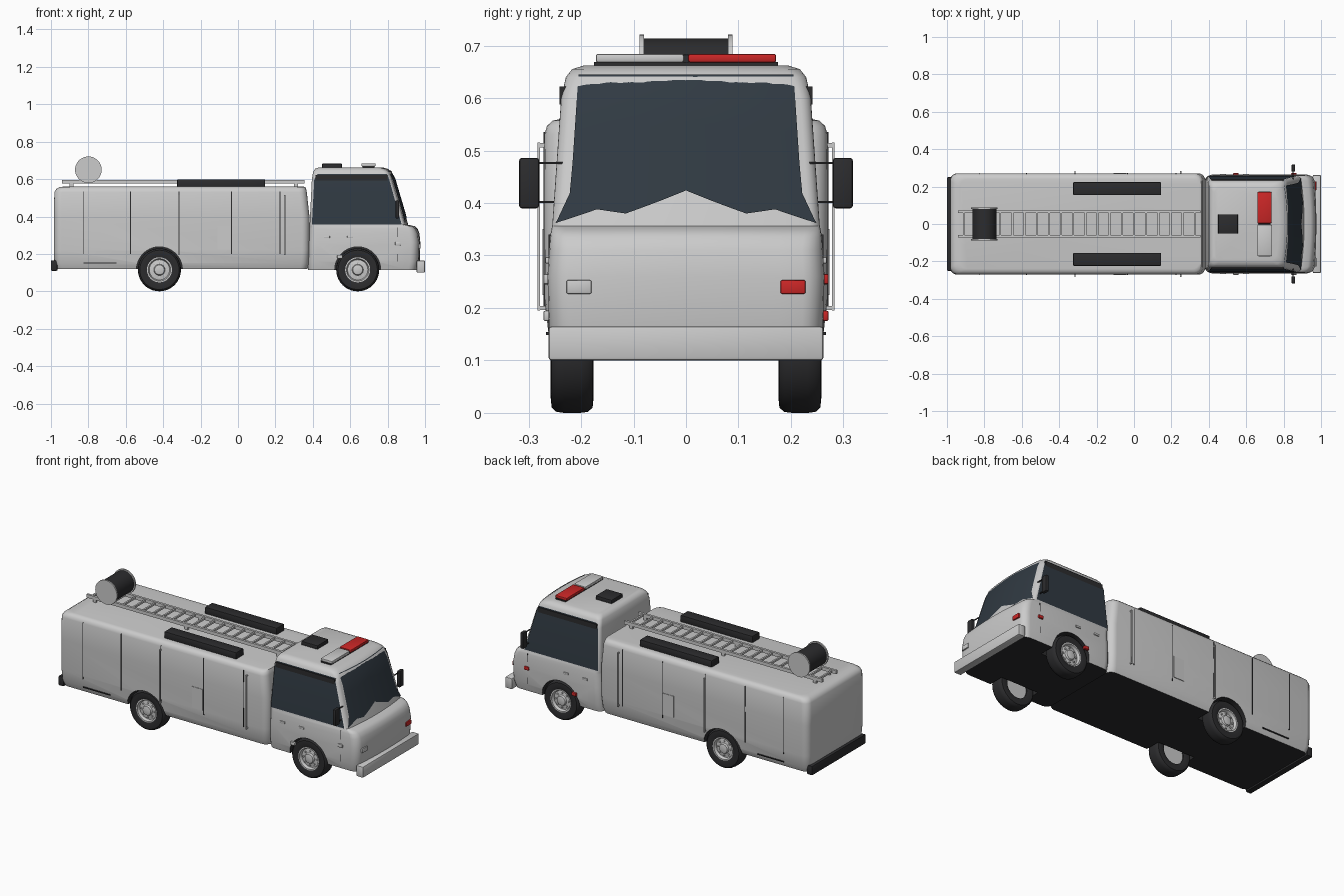
import bpy, bmesh, math

if "Cube" in bpy.data.objects:
    bpy.data.objects.remove(bpy.data.objects["Cube"])


def mat(name, rgb):
    m = bpy.data.materials.new(name)
    m.diffuse_color = (*rgb, 1)
    m.use_nodes = True
    m.node_tree.nodes["Principled BSDF"].inputs["Base Color"].default_value = m.diffuse_color
    return m


DARK = mat("dark", (0.025, 0.025, 0.027))
GLASS = mat("glass", (0.03, 0.042, 0.055))
RED = mat("red", (0.6, 0.02, 0.02))


def finish(name, bm, m=None, smooth=True):
    bmesh.ops.remove_doubles(bm, verts=bm.verts, dist=1e-5)
    bmesh.ops.recalc_face_normals(bm, faces=bm.faces)
    me = bpy.data.meshes.new(name)
    bm.to_mesh(me)
    bm.free()
    ob = bpy.data.objects.new(name, me)
    bpy.context.collection.objects.link(ob)
    if m:
        me.materials.append(m)
    if smooth:
        shade(ob)
    return ob


def activate(ob):
    bpy.ops.object.select_all(action='DESELECT')
    ob.select_set(True)
    bpy.context.view_layer.objects.active = ob


def shade(ob):
    activate(ob)
    bpy.ops.object.shade_smooth_by_angle(angle=math.radians(35))


def box(name, x, y, z, m=None, bevel=0.0):
    bm = bmesh.new()
    bmesh.ops.create_cube(bm, size=1)
    for v in bm.verts:
        v.co = [(a[0] + a[1]) / 2 + c * (a[1] - a[0]) for c, a in zip(v.co, (x, y, z))]
    if bevel:
        bmesh.ops.bevel(bm, geom=bm.edges[:], offset=bevel, segments=2, affect='EDGES', profile=0.5)
    return finish(name, bm, m, bevel > 0)


def span(s, a, b):
    return (min(s * a, s * b), max(s * a, s * b))


def lathe(name, profile, centre, m=None, n=40):
    """Spin (radius, y) points about the y axis."""
    bm = bmesh.new()
    vs = [bm.verts.new((r, y, 0)) for r, y in profile]
    es = [bm.edges.new(p) for p in zip(vs, vs[1:])]
    bmesh.ops.spin(bm, geom=vs + es, cent=(0, 0, 0), axis=(0, 1, 0), angle=math.tau, steps=n)
    bmesh.ops.translate(bm, verts=bm.verts, vec=centre)
    return finish(name, bm, m)


def ring(z, x0, x1, hw, r, bow):
    """Rounded plan outline with a bowed front edge."""
    pts = []
    for cx, cy, a0 in ((x1 - r, hw - r, 0), (x0 + r, hw - r, 90), (x0 + r, r - hw, 180), (x1 - r, r - hw, 270)):
        for i in range(6):
            a = math.radians(a0 + 18 * i)
            pts.append((cx + r * math.cos(a), cy + r * math.sin(a)))
    pts += [(x1, (hw - r) * k / 5) for k in range(-4, 5)]
    return [(x - (bow * (y / hw) ** 2 if x > x1 - r - 1e-6 else 0), y, z) for x, y in pts]


def loft(name, rows):
    bm = bmesh.new()
    rings = [[bm.verts.new(p) for p in ring(*row)] for row in rows]
    for a, b in zip(rings, rings[1:]):
        for i in range(len(a)):
            j = (i + 1) % len(a)
            bm.faces.new((a[i], a[j], b[j], b[i]))
    floor = bm.faces.new(rings[0])
    floor.material_index = 1
    bm.faces.new(rings[-1])
    ob = finish(name, bm, None, False)
    ob.data.materials.append(mat("body_grey", (0.8, 0.8, 0.8)))
    ob.data.materials.append(DARK)
    return ob


# z, rear x, front x, half width, corner radius, front bow
CAB = [(0.115, 0.375, 0.96, 0.25, 0.04, 0.01), (0.16, 0.375, 0.972, 0.261, 0.04, 0.012),
       (0.26, 0.378, 0.975, 0.264, 0.04, 0.012), (0.31, 0.38, 0.97, 0.261, 0.04, 0.015),
       (0.335, 0.381, 0.96, 0.259, 0.035, 0.018), (0.348, 0.382, 0.945, 0.257, 0.03, 0.02),
       (0.356, 0.383, 0.91, 0.255, 0.02, 0.02), (0.60, 0.395, 0.838, 0.238, 0.02, 0.02),
       (0.64, 0.402, 0.822, 0.229, 0.025, 0.02), (0.655, 0.412, 0.80, 0.217, 0.03, 0.02),
       (0.662, 0.43, 0.775, 0.195, 0.03, 0.02)]
BODY = [(0.12, -0.975, 0.372, 0.25, 0.04, 0), (0.15, -0.982, 0.378, 0.262, 0.04, 0),
        (0.22, -0.984, 0.382, 0.27, 0.04, 0), (0.40, -0.984, 0.382, 0.271, 0.04, 0),
        (0.53, -0.982, 0.368, 0.27, 0.04, 0), (0.547, -0.972, 0.364, 0.265, 0.04, 0),
        (0.557, -0.955, 0.36, 0.254, 0.04, 0), (0.56, -0.93, 0.35, 0.24, 0.04, 0)]
cab = loft("cab", CAB)
body = loft("rear_body", BODY)

# Wheels and wheel arch cuts
WHEELS = [(x, s) for x in (-0.42, 0.64) for s in (-1, 1)]
for x, s in WHEELS:
    cut = lathe("arch_cutter", [(0, s * 0.16), (0.123, s * 0.16), (0.123, s * 0.3), (0, s * 0.3)], (x, 0, 0.115), DARK)
    cut.hide_render = True
    ob = cab if x > 0 else body
    activate(ob)
    mod = ob.modifiers.new("arch", 'BOOLEAN')
    mod.object, mod.operation, mod.solver = cut, 'DIFFERENCE', 'EXACT'
    mod.material_mode = 'TRANSFER'
    bpy.ops.object.modifier_apply(modifier=mod.name)
    bpy.data.objects.remove(cut)
    c = (x, s * 0.217, 0.115)
    lathe("tyre", [(r, s * y) for r, y in [(0.066, -0.036), (0.085, -0.041), (0.105, -0.039), (0.113, -0.03),
          (0.115, -0.015), (0.115, 0.015), (0.113, 0.03), (0.105, 0.039), (0.085, 0.041), (0.066, 0.036),
          (0.066, -0.036)]], c, DARK)
    lathe("wheel_rim", [(r, s * y) for r, y in [(0, -0.03), (0.067, -0.03), (0.067, 0.038), (0.06, 0.038),
          (0.054, 0.022), (0.03, 0.026), (0.026, 0.036), (0.014, 0.039), (0, 0.039)]], c)
    for k in range(8):
        a = math.tau * k / 8
        lathe("wheel_nut", [(0.005, s * 0.02), (0.005, s * 0.03), (0, s * 0.031)],
              (x + 0.041 * math.cos(a), s * 0.217, 0.115 + 0.041 * math.sin(a)), n=8)
shade(cab)
shade(body)


def cab_at(z, col):
    for a, b in zip(CAB, CAB[1:]):
        if a[0] <= z <= b[0]:
            return a[col] + (b[col] - a[col]) * (z - a[0]) / (b[0] - a[0])


def sheet(name, grid):
    bm = bmesh.new()
    vs = [[bm.verts.new(p) for p in row] for row in grid]
    for a, b in zip(vs, vs[1:]):
        for i in range(len(a) - 1):
            bm.faces.new((a[i], a[i + 1], b[i + 1], b[i]))
    return finish(name, bm, GLASS)


# Windscreen with its stepped lower edge, and side windows
LOW = [(0, 0.424), (0.48, 0.38), (0.72, 0.388), (1, 0.362)]
grid = []
for j in range(6):
    t, row = j / 5, []
    for k in range(-25, 26):
        u = abs(k / 25)
        for (u0, z0), (u1, z1) in zip(LOW, LOW[1:]):
            if u0 <= u <= u1:
                zb = z0 + (z1 - z0) * (u - u0) / (u1 - u0)
        z = zb + (0.645 - zb) * t
        edge = 0.248 - 0.028 * min(1, (z - 0.362) / 0.06) - 0.015 * max(0, (z - 0.42) / 0.225)
        y = k / 25 * edge
        row.append((cab_at(z, 2) + 0.004 - 0.02 * (y / cab_at(z, 3)) ** 2, y, z))
    grid.append(row)
sheet("windscreen", grid)
for s in (-1, 1):
    rows = [(0.358, 0.395, 0.875), (0.60, 0.408, 0.808), (0.628, 0.425, 0.795)]
    sheet("side_window", [[(x, s * (cab_at(z, 3) + 0.003), z) for x in (a, b)] for z, a, b in rows])
    box("window_top_strip", (0.415, 0.80), span(s, 0.22, 0.2415), (0.588, 0.622), DARK)

# Bumpers
box("front_bumper", (0.955, 1.0), (-0.262, 0.262), (0.10, 0.165), bevel=0.006)
box("rear_bumper", (-1.0, -0.965), (-0.25, 0.25), (0.11, 0.165), DARK, 0.005)

# Roof lights and hatch
box("light_bar_base", (0.665, 0.73), (-0.175, 0.175), (0.655, 0.669), DARK)
box("light_bar_red", (0.66, 0.735), (0.004, 0.172), (0.668, 0.684), RED, 0.004)
box("light_bar_clear", (0.66, 0.735), (-0.172, -0.004), (0.668, 0.684), None, 0.004)
box("roof_hatch", (0.45, 0.555), (-0.052, 0.052), (0.655, 0.683), DARK, 0.003)

# Ladder on the roof
for s in (-1, 1):
    box("ladder_rail", (-0.94, 0.355), span(s, 0.058, 0.072), (0.576, 0.596))
    box("roof_locker", (-0.325, 0.145), span(s, 0.155, 0.224), (0.555, 0.598), DARK, 0.004)
    for x in (-0.9, -0.3, 0.3):
        box("ladder_foot", (x, x + 0.02), span(s, 0.058, 0.07), (0.555, 0.58))
for k in range(20):
    x = -0.91 + 0.065 * k
    box("ladder_rung", (x - 0.005, x + 0.005), (-0.06, 0.06), (0.58, 0.591))

# Hose reel
lathe("reel_drum", [(0, -0.08), (0.064, -0.08), (0.064, 0.08), (0, 0.08)], (-0.80, 0, 0.65), DARK)
for s in (-1, 1):
    lathe("reel_end", [(0, s * 0.08), (0.071, s * 0.08), (0.071, s * 0.089), (0, s * 0.089)], (-0.80, 0, 0.65))

# Side details: mirrors, lamps, rails, panel seams, handles
for s in (-1, 1):
    lamp = RED if s > 0 else None
    box("mirror", (0.842, 0.862), span(s, 0.28, 0.318), (0.39, 0.486), DARK, 0.005)
    for z in (0.402, 0.476):
        box("mirror_arm", (0.848, 0.854), span(s, 0.232, 0.285), (z - 0.002, z + 0.002), DARK)
    box("headlamp", (0.95, 0.975), span(s, 0.18, 0.228), (0.227, 0.253), lamp, 0.003)
    for x, z in ((0.545, 0.185), (0.855, 0.255)):
        box("side_lamp", (x - 0.015, x + 0.015), span(s, 0.255, 0.272), (z - 0.01, z + 0.01), lamp, 0.004)
    for x in (0.475, 0.60):
        box("door_handle", (x - 0.016, x + 0.016), span(s, 0.255, 0.268), (0.285, 0.297), None, 0.002)
    for x in (-0.315, 0.25):
        box("grab_rail", (x - 0.003, x + 0.003), span(s, 0.278, 0.283), (0.195, 0.515))
        for z in (0.20, 0.51):
            box("rail_mount", (x - 0.003, x + 0.003), span(s, 0.265, 0.28), (z - 0.004, z + 0.004))
    for x in (-0.825, -0.575, -0.315, -0.035, 0.225):
        box("panel_seam", (x - 0.002, x + 0.002), span(s, 0.262, 0.2718), (0.20, 0.535), DARK)
    box("locker_sill", (-0.825, -0.65), span(s, 0.255, 0.267), (0.148, 0.154), DARK)
    box("side_plate", (-0.11, -0.04), span(s, 0.262, 0.2735), (0.225, 0.35))
    box("door_seam", (0.853, 0.856), span(s, 0.25, 0.2622), (0.16, 0.34), DARK)
